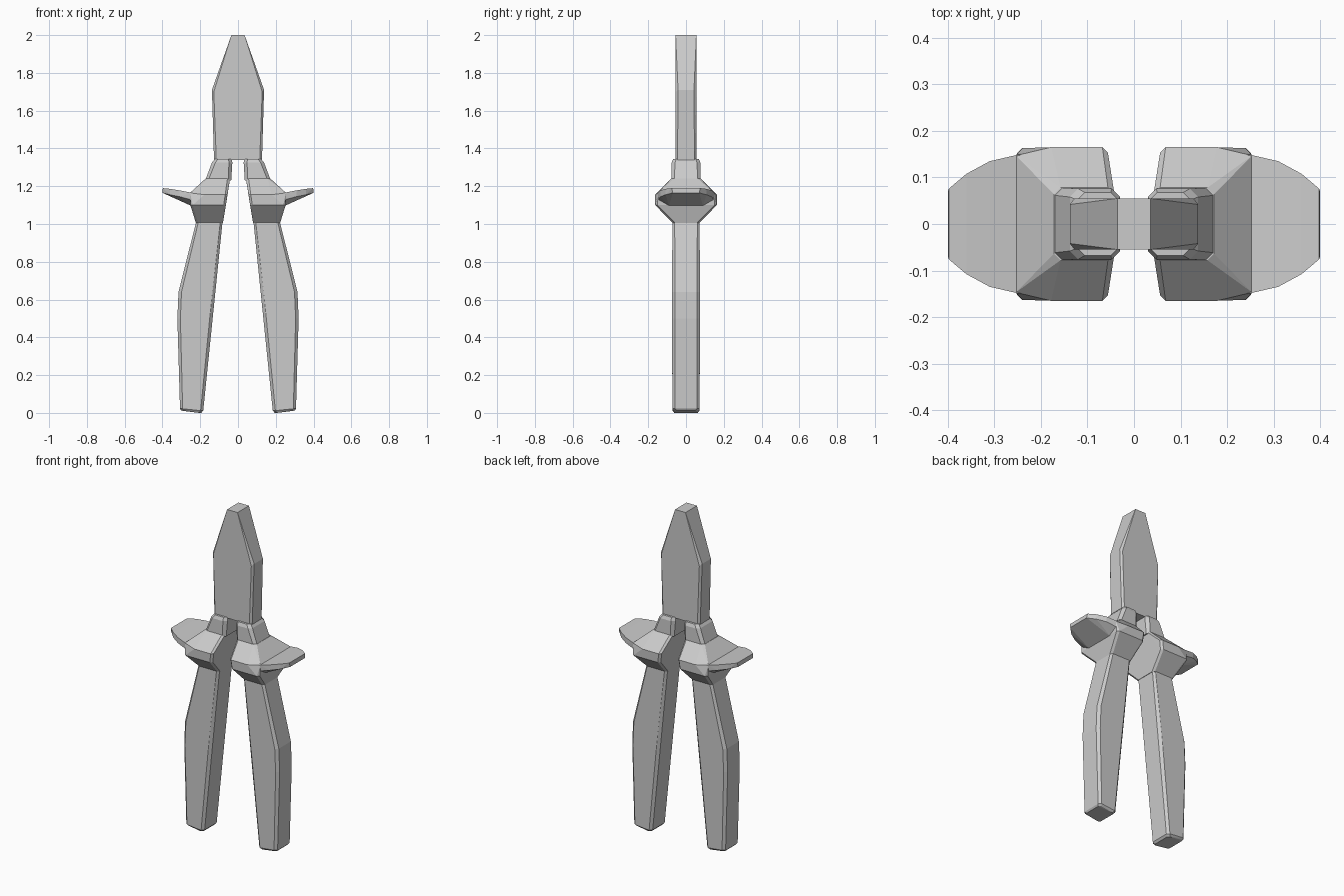
import bpy, bmesh, math

if "Cube" in bpy.data.objects:
    bpy.data.objects.remove(bpy.data.objects["Cube"])


def ring(z, x0, x1, y, c, zi=None):
    """Chamfered rectangle, x0..x1 by -y..y; zi tilts the inner (x0) side."""
    zi = z if zi is None else zi
    pts = []
    for s in (-1, 1):
        pts += [(x0, s * (y - c), zi), (x0 + c, s * y, zi),
                (x1 - c, s * y, z), (x1, s * (y - c), z)]
    return pts


def hull(name, points, mirror=True):
    """Faceted convex part, mirrored to the other side if wanted."""
    bm = bmesh.new()
    for p in points:
        bm.verts.new(p)
    res = bmesh.ops.convex_hull(bm, input=bm.verts[:])
    loose = {v for v in res["geom_interior"] + res["geom_unused"]
             if isinstance(v, bmesh.types.BMVert)}
    bmesh.ops.delete(bm, geom=list(loose), context='VERTS')
    bmesh.ops.dissolve_limit(bm, angle_limit=math.radians(1),
                             verts=bm.verts[:], edges=bm.edges[:])
    bmesh.ops.recalc_face_normals(bm, faces=bm.faces[:])
    me = bpy.data.meshes.new(name)
    bm.to_mesh(me)
    bm.free()
    ob = bpy.data.objects.new(name, me)
    bpy.context.collection.objects.link(ob)
    if mirror:
        ob.modifiers.new("Mirror", 'MIRROR').use_mirror_merge = False
    return ob


# jaw: tapered plate with chamfered side edges
jaw = []
for sx in (-1, 1):
    for sy in (-1, 1):
        jaw += [(sx * x, sy * y, z) for x, y, z in (
            (0.035, 0.055, 2.0), (0.128, 0.055, 1.70), (0.115, 0.055, 1.34),
            (0.138, 0.042, 1.71), (0.127, 0.045, 1.34))]
hull("jaw", jaw, mirror=False)

# handles: straight inside edge, bulged outside edge
hull("handle",
     ring(0.012, 0.195, 0.300, 0.062, 0.012, 0.0)
     + ring(0.022, 0.184, 0.307, 0.072, 0.014, 0.012)
     + ring(0.50, 0.134, 0.321, 0.074, 0.016)
     + ring(0.64, 0.121, 0.315, 0.074, 0.016)
     + ring(1.01, 0.082, 0.222, 0.072, 0.012))

# collars: flared double cone around the top of each handle
hull("collar",
     ring(1.005, 0.080, 0.223, 0.070, 0.012)
     + ring(1.10, 0.064, 0.252, 0.163, 0.012)
     + ring(1.155, 0.056, 0.190, 0.165, 0.012)
     + [(0.254, s * 0.147, 1.165) for s in (-1, 1)]
     + ring(1.24, 0.042, 0.172, 0.078, 0.014))

# necks: small blocks joining collars to the jaw
hull("neck",
     ring(1.23, 0.036, 0.174, 0.078, 0.016)
     + ring(1.325, 0.030, 0.138, 0.076, 0.018)
     + ring(1.345, 0.034, 0.122, 0.068, 0.016))

# thumb guards: rounded wings on the outer side of the collars
wing = []
for s in (-1, 1):
    wing += [(x, s * y, z) for x, y, z in (
        (0.235, 0.150, 1.125), (0.245, 0.150, 1.165), (0.245, 0.090, 1.095),
        (0.310, 0.135, 1.145), (0.310, 0.135, 1.178),
        (0.360, 0.108, 1.155), (0.360, 0.108, 1.186),
        (0.400, 0.070, 1.165), (0.398, 0.076, 1.190))]
hull("thumb_guard", wing)
